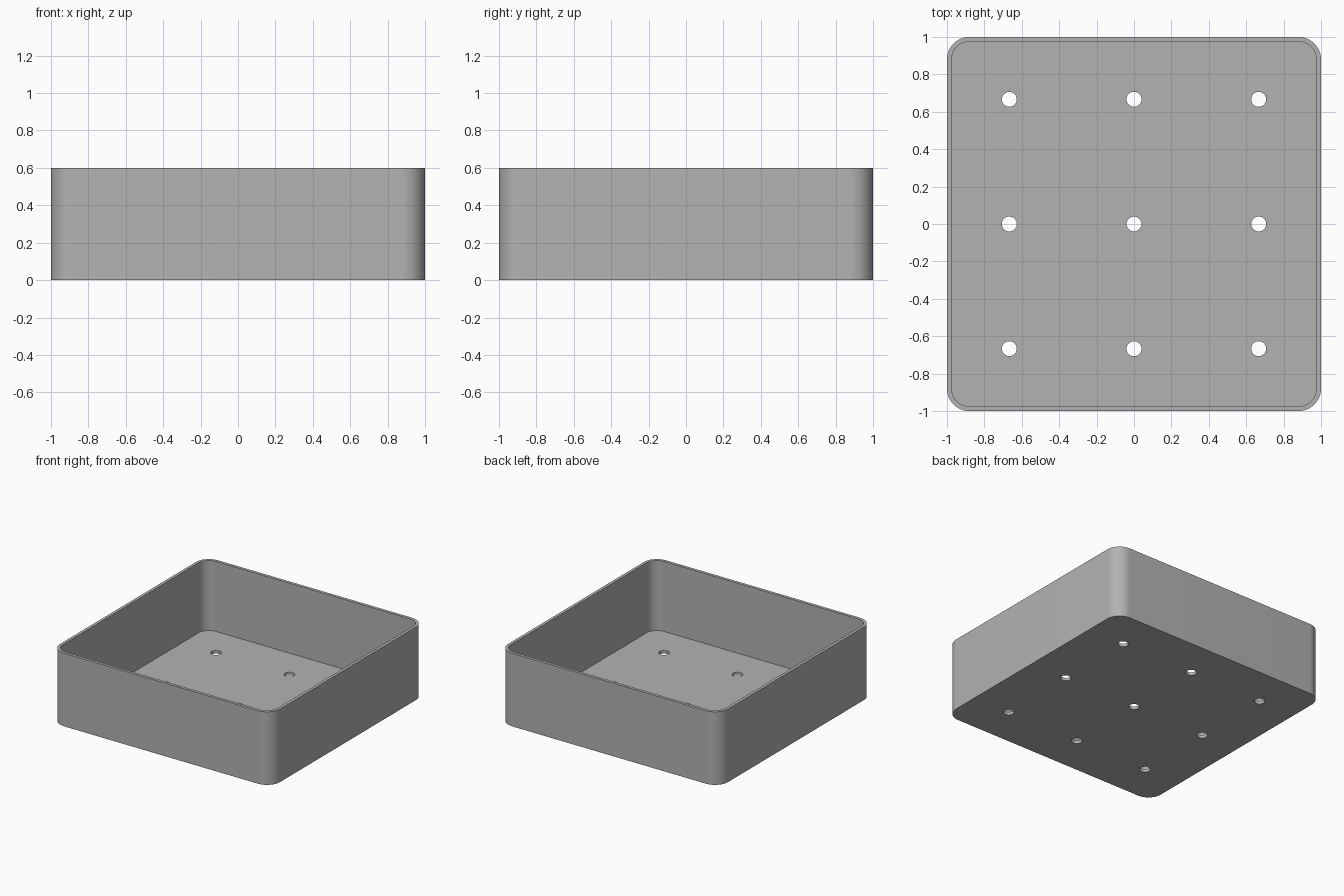
import bpy, bmesh, math

cube = bpy.data.objects.get("Cube")
if cube:
    bpy.data.objects.remove(cube, do_unlink=True)

HEIGHT, WALL, FLOOR = 0.6, 0.025, 0.025
CORNER, HOLE_R, PITCH = 0.12, 0.04, 2 / 3

grey = bpy.data.materials.new("plain grey")
grey.use_nodes = True
colour = (0.45, 0.45, 0.45, 1)
grey.diffuse_color = colour
grey.node_tree.nodes["Principled BSDF"].inputs["Base Color"].default_value = colour


def rounded_square(half, radius, steps=16):
    """Outline points of a square with rounded corners."""
    points = []
    for quarter in range(4):
        mid = math.pi / 4 + quarter * math.pi / 2
        cx = math.copysign(half - radius, math.cos(mid))
        cy = math.copysign(half - radius, math.sin(mid))
        for i in range(steps + 1):
            a = (quarter + i / steps) * math.pi / 2
            points.append((cx + radius * math.cos(a), cy + radius * math.sin(a)))
    return points


def prism(name, outline, z0, z1):
    """Solid made by raising an outline from z0 to z1."""
    bm = bmesh.new()
    base = bm.faces.new([bm.verts.new((x, y, z0)) for x, y in outline])
    top = bmesh.ops.extrude_face_region(bm, geom=[base])["geom"]
    verts = [v for v in top if isinstance(v, bmesh.types.BMVert)]
    bmesh.ops.translate(bm, verts=verts, vec=(0, 0, z1 - z0))
    bmesh.ops.recalc_face_normals(bm, faces=bm.faces)
    mesh = bpy.data.meshes.new(name)
    bm.to_mesh(mesh)
    bm.free()
    mesh.materials.append(grey)
    obj = bpy.data.objects.new(name, mesh)
    bpy.context.collection.objects.link(obj)
    return obj


def cut(target, cutter):
    mod = target.modifiers.new(cutter.name, "BOOLEAN")
    mod.operation, mod.solver, mod.object = "DIFFERENCE", "EXACT", cutter
    bpy.context.view_layer.objects.active = target
    bpy.ops.object.modifier_apply(modifier=mod.name)
    bpy.data.objects.remove(cutter, do_unlink=True)


# Outer block, hollowed into an open tray
tray = prism("open_tray", rounded_square(1, CORNER), 0, HEIGHT)
cut(tray, prism("cavity_cutter", rounded_square(1 - WALL, CORNER - WALL), FLOOR, 1))

# Three by three drainage holes through the floor
circle = [(HOLE_R * math.cos(a), HOLE_R * math.sin(a))
          for a in (i * math.tau / 32 for i in range(32))]
for col in (-1, 0, 1):
    for row in (-1, 0, 1):
        ring = [(x + col * PITCH, y + row * PITCH) for x, y in circle]
        cut(tray, prism("hole_cutter", ring, -0.1, 0.2))

# Smooth rounded corners with crisp rims
bpy.ops.object.select_all(action="DESELECT")
tray.select_set(True)
bpy.context.view_layer.objects.active = tray
bpy.ops.object.shade_smooth_by_angle(angle=math.radians(30))
